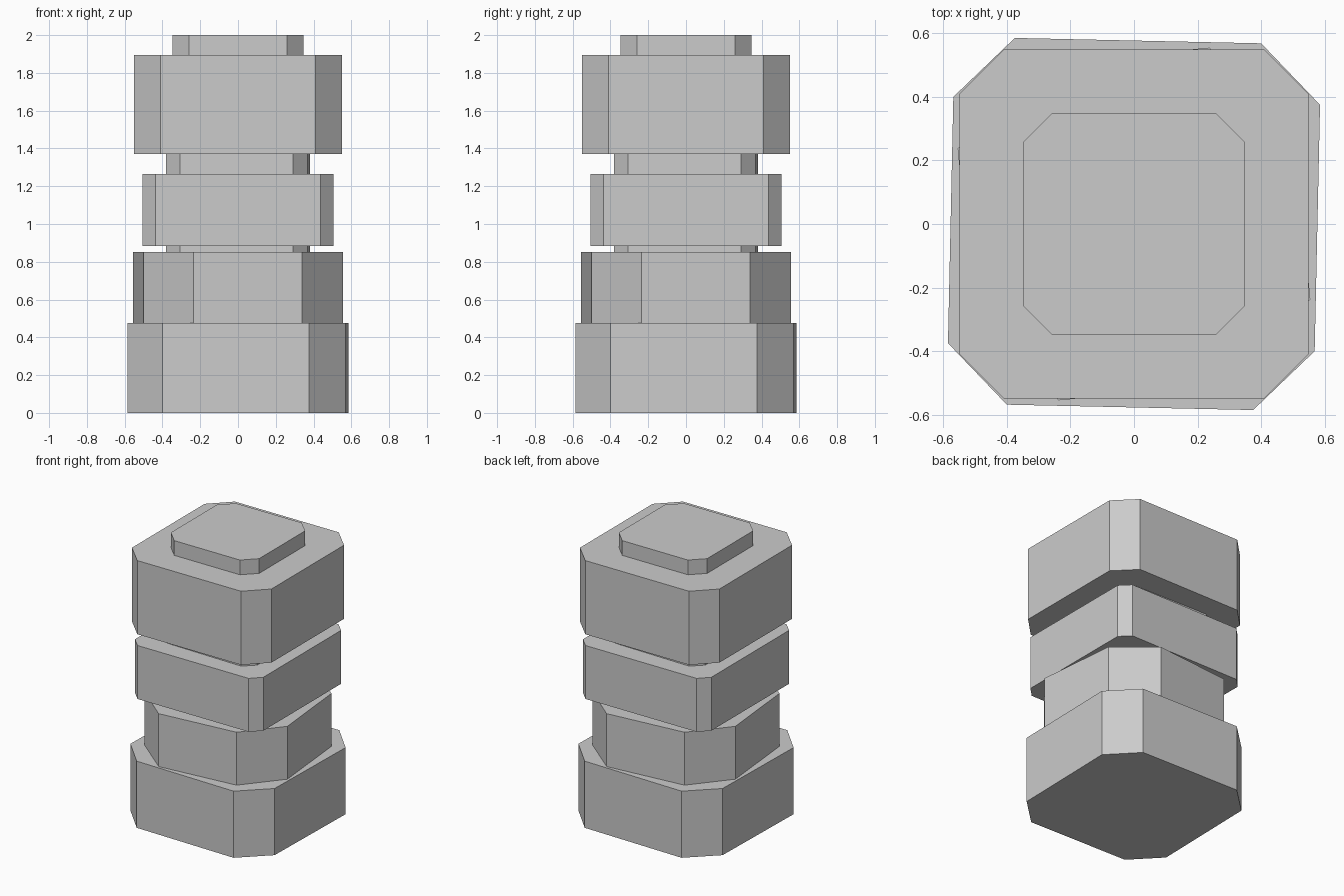
import bpy, bmesh
from math import radians
from mathutils import Matrix, Vector

if "Cube" in bpy.data.objects:
    bpy.data.objects.remove(bpy.data.objects["Cube"])


def block(name, half, flat, z0, z1, turn=0.0):
    """Upright square block with cut corners: half width, half flat side, turn in degrees."""
    bm = bmesh.new()
    rings = []
    for z in (z0, z1):
        ring = []
        for i in range(4):
            rot = Matrix.Rotation(radians(90 * i + turn), 3, 'Z')
            for x in (-flat, flat):
                ring.append(bm.verts.new(rot @ Vector((x, -half, z))))
        rings.append(ring)
    low, high = rings
    n = len(low)
    bm.faces.new(low[::-1])
    bm.faces.new(high)
    for i in range(n):
        j = (i + 1) % n
        bm.faces.new((low[i], low[j], high[j], high[i]))
    mesh = bpy.data.meshes.new(name)
    bm.to_mesh(mesh)
    bm.free()
    obj = bpy.data.objects.new(name, mesh)
    bpy.context.collection.objects.link(obj)
    return obj


# Foot and the turned block above it
block("base_block", 0.5775, 0.388, 0.0, 0.475, -1.25)
block("turned_block", 0.53, 0.289, 0.475, 0.852, 5.5)

# Slim core showing in the gaps
block("core", 0.374, 0.30, 0.852, 1.37, -1.25)

# Middle collar, upper block and cap
block("middle_collar", 0.506, 0.438, 0.884, 1.265)
block("upper_block", 0.55, 0.409, 1.37, 1.895)
block("cap", 0.348, 0.259, 1.895, 2.0)
